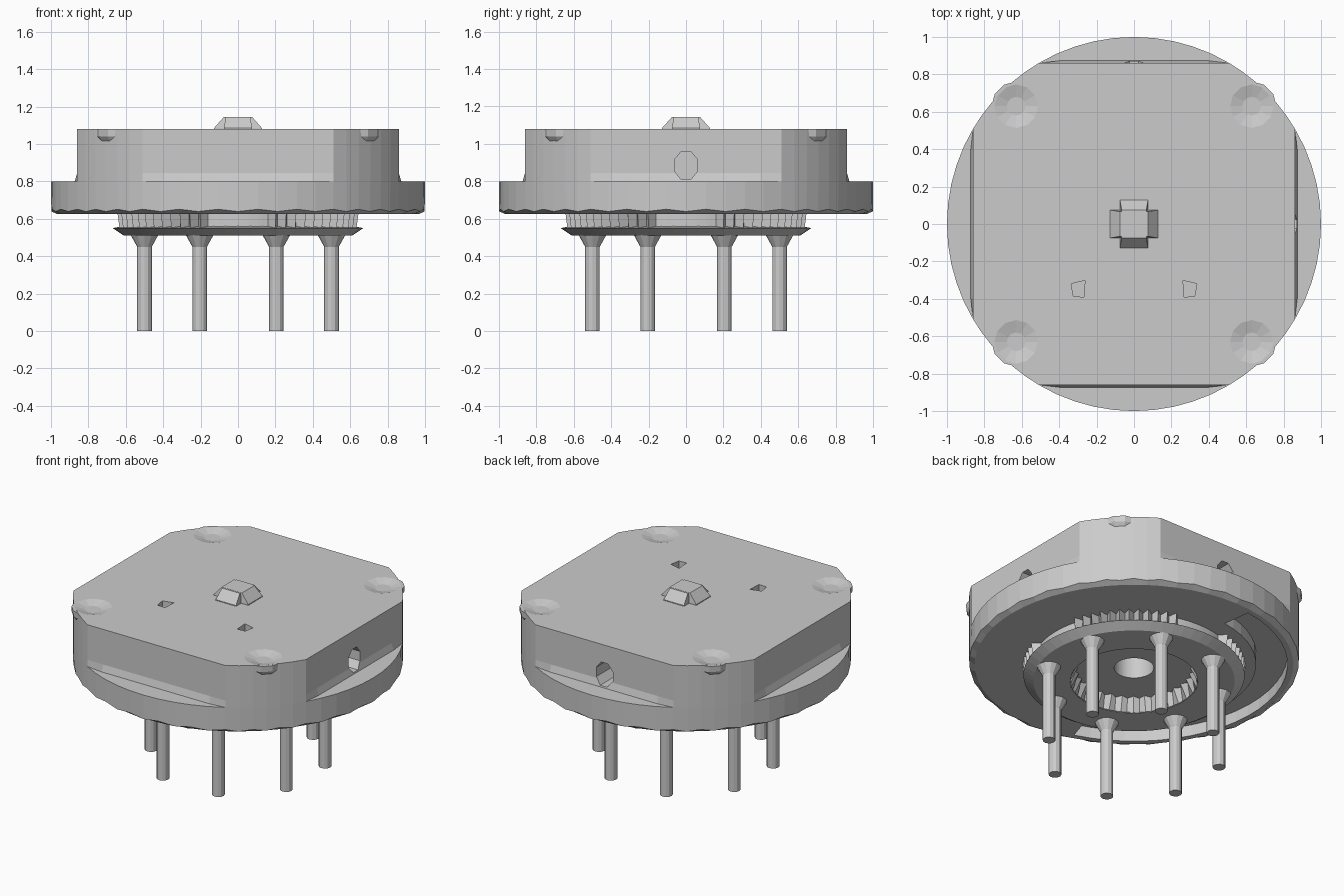
import bpy, bmesh
from math import sin, cos, acos, pi, radians, hypot
from mathutils import Vector

if "Cube" in bpy.data.objects:
    bpy.data.objects.remove(bpy.data.objects["Cube"])


def make(name, rings, closed_loop=False):
    """Skin a stack of equal-length point rings; cap the ends or join them."""
    bm = bmesh.new()
    vr = [[bm.verts.new(p) for p in r] for r in rings]
    n = len(vr[0])
    pairs = list(zip(vr, vr[1:]))
    if closed_loop:
        pairs.append((vr[-1], vr[0]))
    for a, b in pairs:
        for i in range(n):
            j = (i + 1) % n
            bm.faces.new((a[i], a[j], b[j], b[i]))
    if not closed_loop:
        bm.faces.new(vr[0])
        bm.faces.new(vr[-1])
    bmesh.ops.recalc_face_normals(bm, faces=bm.faces)
    me = bpy.data.meshes.new(name)
    bm.to_mesh(me)
    bm.free()
    ob = bpy.data.objects.new(name, me)
    bpy.context.collection.objects.link(ob)
    return ob


def circle(x, y, z, r, n=12):
    return [(x + r * cos(2 * pi * i / n), y + r * sin(2 * pi * i / n), z) for i in range(n)]


def rect(x, y, z, hx, hy):
    return [(x - hx, y - hy, z), (x + hx, y - hy, z), (x + hx, y + hy, z), (x - hx, y + hy, z)]


def cut(target, cutter):
    m = target.modifiers.new(cutter.name, 'BOOLEAN')
    m.operation = 'DIFFERENCE'
    m.solver = 'EXACT'
    m.object = cutter
    cutter.hide_render = True
    cutter.hide_viewport = True
    cutter.display_type = 'WIRE'


# Angles shared by all body rings, with exact points at the flat/arc corners
FLAT = 0.86
T = acos(FLAT)
ANGLES = []
for q in range(4):
    ANGLES += [q * pi / 2 - T + 2 * T * i / 10 for i in range(10)]
    ANGLES += [q * pi / 2 + T + (pi / 2 - 2 * T) * i / 6 for i in range(6)]


def body_ring(r, z, flat=9, wobble=0):
    out = []
    for i, t in enumerate(ANGLES):
        k = min(r, flat / max(abs(cos(t)), abs(sin(t))))
        out.append((k * cos(t), k * sin(t), z + wobble * (-1) ** i))
    return out


# Body: stepped underside, round rim, square-sided upper housing
body = make("housing", [
    body_ring(0.12, 0.95), body_ring(0.12, 0.60),
    body_ring(0.39, 0.60), body_ring(0.39, 0.51),
    body_ring(0.61, 0.51), body_ring(0.67, 0.55), body_ring(0.62, 0.56),
    body_ring(0.62, 0.625), body_ring(0.965, 0.625),
    body_ring(0.998, 0.645, wobble=0.006), body_ring(1.0, 0.80),
    body_ring(1.0, 0.80, 0.873), body_ring(1.0, 0.845, FLAT),
    body_ring(1.0, 1.08, FLAT)])

# Side ports on the +x and +y faces
oct_pts = [(0.066 * cos(pi / 8 + i * pi / 4), 0.885 + 0.082 * sin(pi / 8 + i * pi / 4)) for i in range(8)]
cut(body, make("side_port_cutter_x", [[(d, u, v) for u, v in oct_pts] for d in (0.62, 0.95)]))
cut(body, make("side_port_cutter_y", [[(u, d, v) for u, v in oct_pts] for d in (0.62, 0.95)]))

# Two small slots in the top
for s, label in ((-1, "left"), (1, "right")):
    quad = [(-0.038, 0.022), (0.036, 0.04), (0.03, -0.048), (-0.026, -0.045)]
    quad = [(s * (0.298 - u), -0.342 + v) for u, v in quad]
    cut(body, make("top_slot_cutter_" + label, [[(u, v, z) for u, v in quad] for z in (0.96, 1.12)]))

# Arc groove in the underside
sections = []
for i in range(25):
    t = radians(98 + 155 * i / 24)
    sections.append([(r * cos(t), r * sin(t), z)
                     for r, z in ((0.74, 0.55), (0.93, 0.55), (0.93, 0.70), (0.74, 0.70))])
cut(body, make("underside_groove_cutter", sections))

# Corner lugs with shallow dishes
for sx in (-1, 1):
    for sy in (-1, 1):
        x, y = sx * 0.63, sy * 0.63
        lug = make("corner_lug", [circle(x, y, 1.0, 0.10), circle(x, y, 1.04, 0.13), circle(x, y, 1.079, 0.132)])
        dish = make("corner_dish_cutter", [circle(x, y, 1.062, 0.05), circle(x, y, 1.10, 0.19)])
        cut(body, dish)
        cut(lug, dish)

# Central raised cross knob
make("top_knob_x", [rect(0, 0, 1.07, 0.128, 0.075), rect(0, 0, 1.085, 0.128, 0.075), rect(0, 0, 1.145, 0.075, 0.066)])
make("top_knob_y", [rect(0, 0, 1.07, 0.075, 0.128), rect(0, 0, 1.085, 0.075, 0.128), rect(0, 0, 1.144, 0.066, 0.075)])

# Toothed collar under the rim, plain at the four axis directions
N = 144


def tooth_ring(amp, z, inner=None):
    out = []
    for i in range(N):
        t = 2 * pi * i / N
        near_axis = abs((t + pi / 4) % (pi / 2) - pi / 4) < radians(17)
        r = 0.62 + (amp if i % 2 and not near_axis else 0)
        r = inner or r
        out.append((r * cos(t), r * sin(t), z))
    return out


make("toothed_collar", [tooth_ring(0, 0.553, 0.58), tooth_ring(0.045, 0.553),
                        tooth_ring(0.055, 0.628), tooth_ring(0, 0.628, 0.58)], closed_loop=True)

# Toothed step inside the central recess
steps = [[((r if i % 2 else r0) * cos(2 * pi * i / 64), (r if i % 2 else r0) * sin(2 * pi * i / 64), z)
          for i in range(64)]
         for r0, r, z in ((0.40, 0.40, 0.512), (0.385, 0.385, 0.512), (0.37, 0.34, 0.602), (0.40, 0.40, 0.602))]
make("recess_step", steps, closed_loop=True)

# Eight pins with flared tops
for sx in (-1, 1):
    for sy in (-1, 1):
        for px, py in ((0.5, 0.205), (0.205, 0.5)):
            x, y = sx * px, sy * py
            make("pin", [circle(x, y, 0, 0.039), circle(x, y, 0.45, 0.039),
                         circle(x, y, 0.515, 0.075)])
